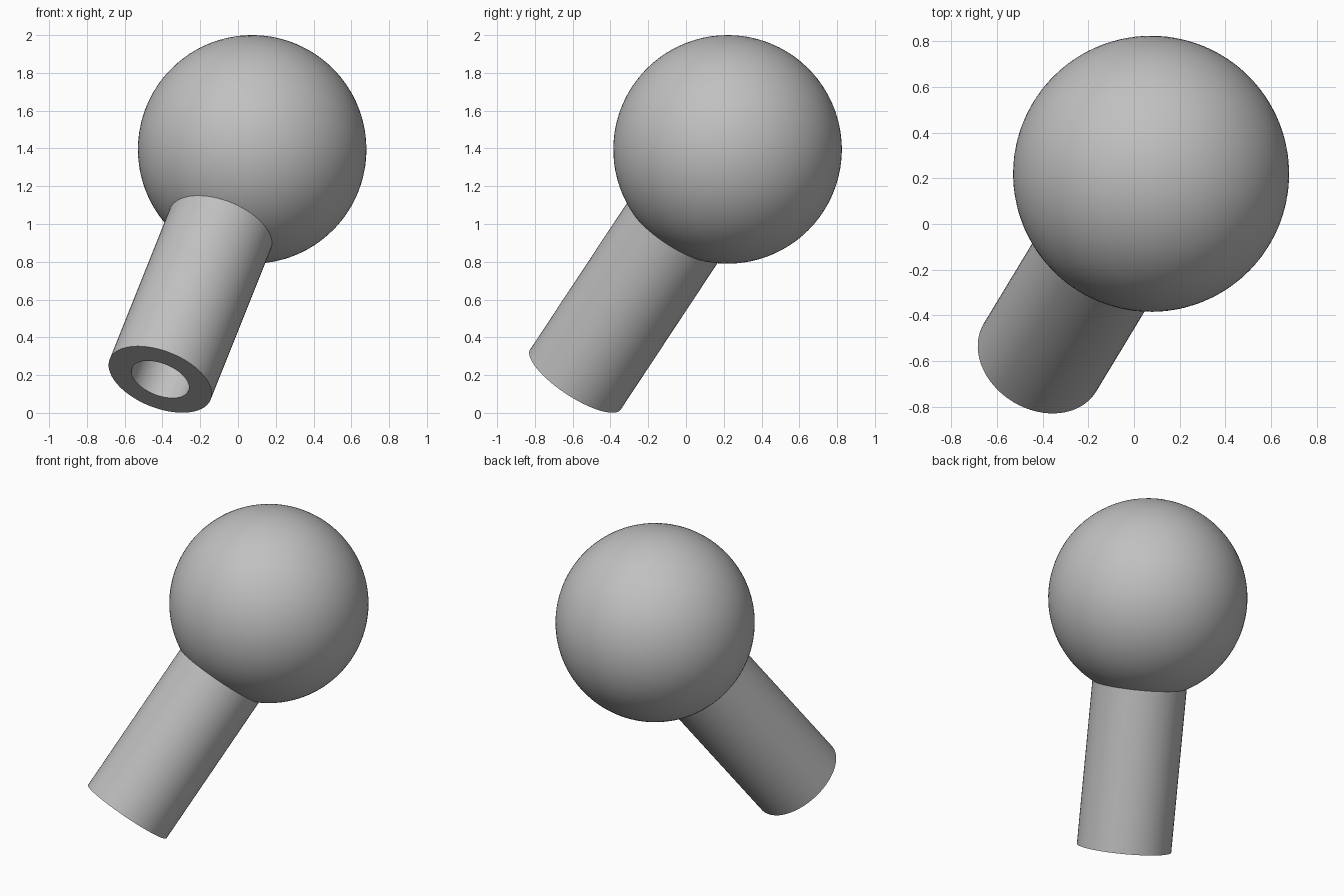
import bpy, bmesh, math
from mathutils import Vector

cube = bpy.data.objects.get("Cube")
if cube:
    bpy.data.objects.remove(cube, do_unlink=True)

BALL = Vector((0.075, 0.22, 1.395))
FOOT = Vector((-0.412, -0.585, 0.177))
AXIS = BALL - FOOT
BALL_R, SHAFT_R, HOLE_R, HOLE_DEPTH = 0.605, 0.288, 0.161, 0.85

grey = bpy.data.materials.new("plain grey")
grey.use_nodes = True
colour = (0.53, 0.53, 0.53, 1)
grey.diffuse_color = colour
grey.node_tree.nodes["Principled BSDF"].inputs["Base Color"].default_value = colour


def lathe(name, profile, steps):
    """Revolve (radius, height) points about z, then tilt along the shaft axis."""
    bm = bmesh.new()
    verts = [bm.verts.new((r, 0, h)) for r, h in profile]
    edges = [bm.edges.new(pair) for pair in zip(verts, verts[1:])]
    bmesh.ops.spin(bm, geom=verts + edges, cent=(0, 0, 0), axis=(0, 0, 1),
                   angle=math.tau, steps=steps, use_merge=False)
    bmesh.ops.remove_doubles(bm, verts=bm.verts, dist=1e-5)
    bmesh.ops.recalc_face_normals(bm, faces=bm.faces)
    mesh = bpy.data.meshes.new(name)
    bm.to_mesh(mesh)
    bm.free()
    mesh.materials.append(grey)
    obj = bpy.data.objects.new(name, mesh)
    bpy.context.collection.objects.link(obj)
    obj.location = FOOT
    obj.rotation_euler = AXIS.to_track_quat("Z", "Y").to_euler()
    bpy.ops.object.select_all(action="DESELECT")
    obj.select_set(True)
    bpy.context.view_layer.objects.active = obj
    bpy.ops.object.shade_smooth_by_angle(angle=math.radians(35))
    return obj


# Ball, with its poles on the shaft axis
rings = 48
arc = [math.pi * i / rings for i in range(rings + 1)]
lathe("ball", [(BALL_R * math.sin(a), AXIS.length - BALL_R * math.cos(a))
               for a in arc], 96)

# Shaft with a blind bore in its foot, its far end sunk into the ball
lathe("hollow_shaft", [(0, HOLE_DEPTH), (HOLE_R, HOLE_DEPTH), (HOLE_R, 0),
                       (SHAFT_R, 0), (SHAFT_R, AXIS.length - 0.4),
                       (0, AXIS.length - 0.4)], 64)
